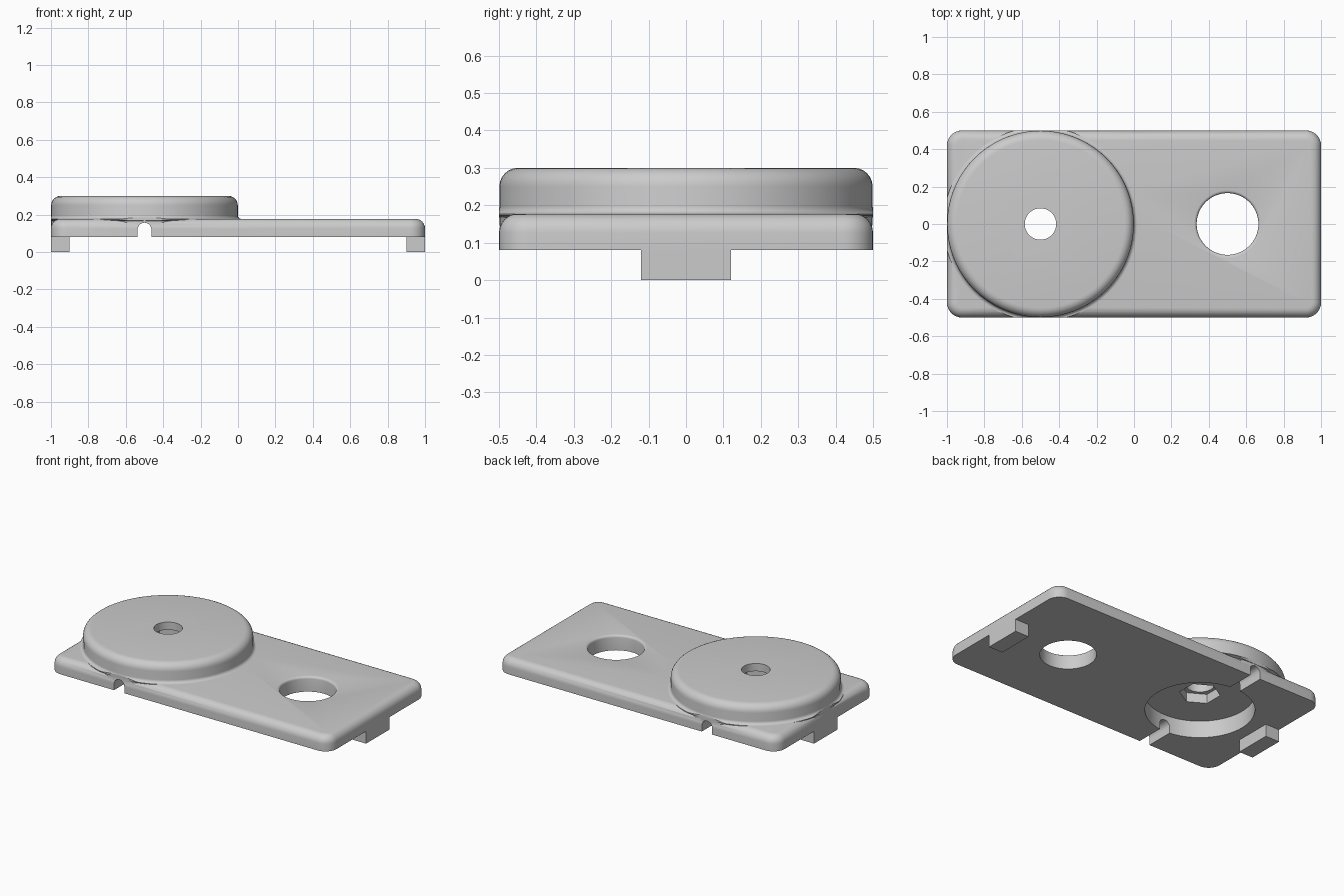
import bpy, bmesh
from math import sin, cos, pi, radians

cube = bpy.data.objects.get("Cube")
if cube:
    bpy.data.objects.remove(cube)

grey = bpy.data.materials.new("light_grey")
grey.use_nodes = True
grey.diffuse_color = (0.6, 0.6, 0.6, 1)
grey.node_tree.nodes["Principled BSDF"].inputs["Base Color"].default_value = (0.6, 0.6, 0.6, 1)


def make(name, bm):
    bmesh.ops.recalc_face_normals(bm, faces=bm.faces)
    mesh = bpy.data.meshes.new(name)
    bm.to_mesh(mesh)
    bm.free()
    mesh.materials.append(grey)
    obj = bpy.data.objects.new(name, mesh)
    bpy.context.collection.objects.link(obj)
    return obj


def box_mesh(lo, hi):
    bm = bmesh.new()
    bmesh.ops.create_cube(bm, size=1)
    for v in bm.verts:
        v.co = [(a + b) / 2 + c * (b - a) for a, b, c in zip(lo, hi, v.co)]
    return bm


def lathe(name, x, profile, sides=72, turn=0):
    """Solid of revolution from (radius, z) points, with flat caps."""
    bm = bmesh.new()
    angles = [turn + 2 * pi * i / sides for i in range(sides)]
    rings = [[bm.verts.new((x + r * cos(a), r * sin(a), z)) for a in angles]
             for r, z in profile]
    for low, high in zip(rings, rings[1:]):
        for i in range(sides):
            j = (i + 1) % sides
            bm.faces.new((low[i], low[j], high[j], high[i]))
    bm.faces.new(rings[0])
    bm.faces.new(rings[-1])
    return make(name, bm)


def arc(cx, cz, r, start, end, steps=6):
    angles = [radians(start + (end - start) * i / steps) for i in range(steps + 1)]
    return [(cx + r * cos(a), cz + r * sin(a)) for a in angles]


def combine(target, tool, operation):
    mod = target.modifiers.new(operation, 'BOOLEAN')
    mod.operation = operation
    mod.solver = 'EXACT'
    mod.object = tool
    bpy.context.view_layer.objects.active = target
    bpy.ops.object.modifier_apply(modifier=mod.name)
    bpy.data.objects.remove(tool)


BOTTOM, TOP, DISC_TOP = 0.08, 0.177, 0.3
DISC_X, HOLE_X = -0.5, 0.5

# Base plate with rounded corners and a rounded upper rim
bm = box_mesh((-1, -0.5, BOTTOM), (1, 0.5, TOP))
upright = [e for e in bm.edges if abs(e.verts[0].co.z - e.verts[1].co.z) > 0.01]
bmesh.ops.bevel(bm, geom=upright, offset=0.08, segments=8, profile=0.5, affect='EDGES')
rim = [e for e in bm.edges if all(v.co.z > TOP - 0.001 for v in e.verts)]
bmesh.ops.bevel(bm, geom=rim, offset=0.05, segments=6, profile=0.5, affect='EDGES')
body = make("base_plate", bm)

# Raised disc with rounded top and a small fillet at its foot
fillet = arc(0.519, TOP + 0.02, 0.02, 270, 180)
disc = lathe("raised_disc", DISC_X,
             [(0.499, 0.12), (0.499, TOP - 0.01), (0.519, TOP - 0.004)] + fillet
             + arc(0.449, DISC_TOP - 0.05, 0.05, 0, 90))
combine(disc, make("trim", box_mesh((-1, -0.5, 0), (1, 0.5, 1))), 'INTERSECT')
combine(body, disc, 'UNION')

# Large round opening with a softened upper edge
combine(body, lathe("opening", HOLE_X,
                    [(0.165, 0), (0.165, TOP - 0.015)]
                    + arc(0.18, TOP - 0.015, 0.015, 180, 90, 4) + [(0.18, 0.4)]),
        'DIFFERENCE')

# Underside pocket, hexagonal nut recess and bolt hole below the disc
combine(body, lathe("pocket", DISC_X, [(0.32, 0), (0.32, 0.19)]), 'DIFFERENCE')
combine(body, lathe("nut_recess", DISC_X, [(0.12, 0.1), (0.12, 0.25)], 6, pi / 2), 'DIFFERENCE')
combine(body, lathe("bolt_hole", DISC_X, [(0.084, 0), (0.084, 0.5)], 48), 'DIFFERENCE')

# Round-topped channel across the underside
bm = bmesh.new()
outline = [(DISC_X + 0.037, 0)] + arc(DISC_X, 0.12, 0.037, 0, 180, 10) + [(DISC_X - 0.037, 0)]
face = bm.faces.new([bm.verts.new((x, -0.7, z)) for x, z in outline])
side = bmesh.ops.extrude_face_region(bm, geom=[face])
bmesh.ops.translate(bm, vec=(0, 1.4, 0),
                    verts=[g for g in side["geom"] if isinstance(g, bmesh.types.BMVert)])
combine(body, make("channel", bm), 'DIFFERENCE')

# Feet at both ends
feet = [make(name, box_mesh((min(s, s * 0.9), -0.12, 0), (max(s, s * 0.9), 0.12, BOTTOM)))
        for name, s in (("left_foot", 1), ("right_foot", -1))]

# Smooth the rounded surfaces and keep the crisp edges
bpy.ops.object.select_all(action='DESELECT')
body.select_set(True)
bpy.context.view_layer.objects.active = body
bpy.ops.object.shade_smooth_by_angle(angle=radians(35))
